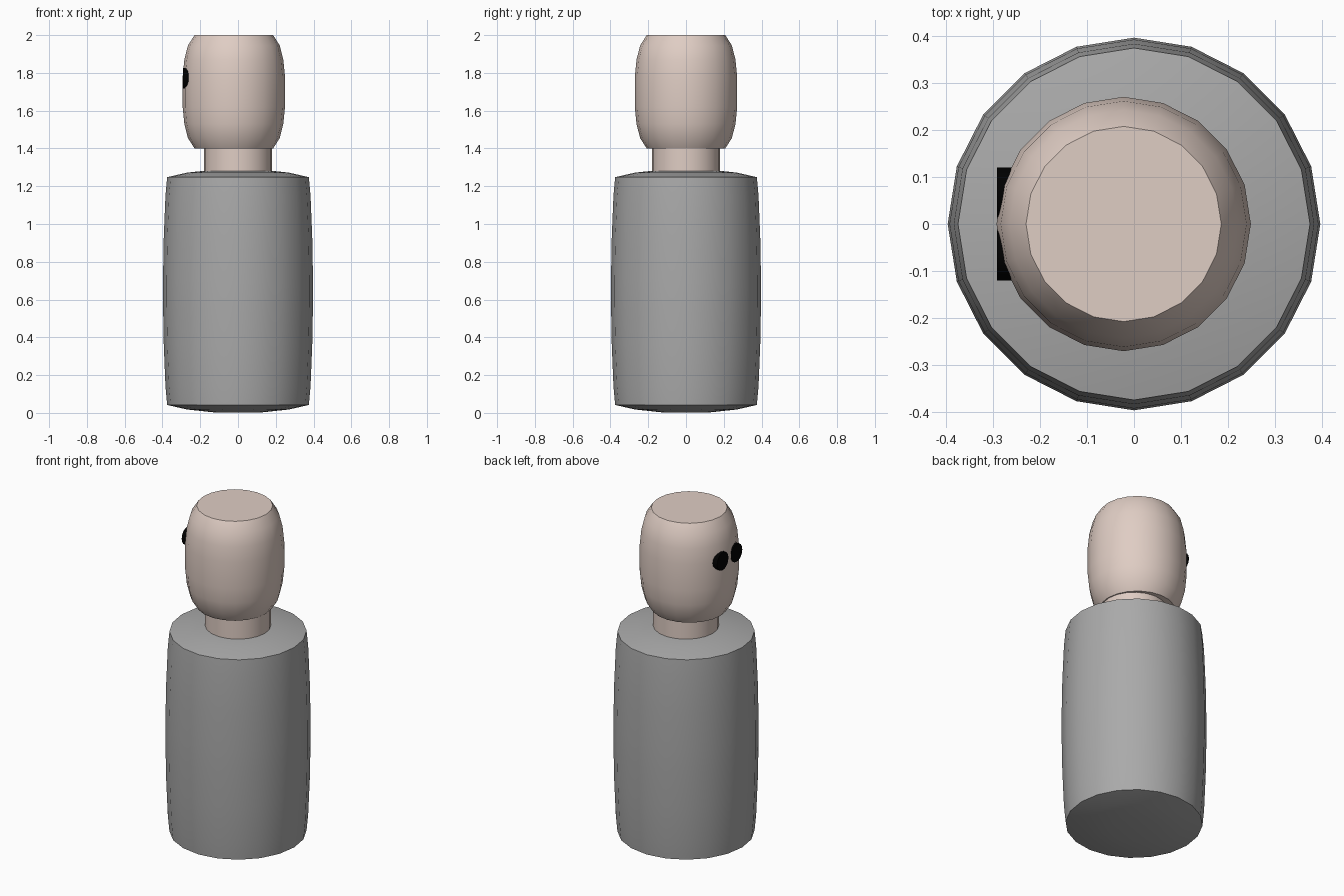
import bpy
import math

cube = bpy.data.objects.get("Cube")
if cube:
    bpy.data.objects.remove(cube, do_unlink=True)

SIDES = 20


def material(name, color):
    mat = bpy.data.materials.new(name)
    mat.use_nodes = True
    mat.diffuse_color = color
    mat.node_tree.nodes["Principled BSDF"].inputs["Base Color"].default_value = color
    return mat


grey = material("body grey", (0.4, 0.4, 0.4, 1))
skin = material("skin", (0.74, 0.61, 0.55, 1))
black = material("eye black", (0.0, 0.0, 0.0, 1))


def mirrored(half, middle):
    """Complete a profile by reflecting it about the height `middle`."""
    return half + [(r, 2 * middle - z) for r, z in reversed(half)]


def lathe(name, profile, mat, x=0):
    """Revolve (radius, height) points around a vertical axis and cap the ends."""
    verts, faces = [], []
    for r, z in profile:
        for i in range(SIDES):
            a = math.tau * i / SIDES
            verts.append((r * math.cos(a), r * math.sin(a), z))
    for k in range(len(profile) - 1):
        for i in range(SIDES):
            j = (i + 1) % SIDES
            low, high = k * SIDES, (k + 1) * SIDES
            faces.append((low + i, low + j, high + j, high + i))
    faces.append(tuple(reversed(range(SIDES))))
    faces.append(tuple(range(len(verts) - SIDES, len(verts))))
    mesh = bpy.data.meshes.new(name)
    mesh.from_pydata(verts, [], faces)
    obj = bpy.data.objects.new(name, mesh)
    bpy.context.collection.objects.link(obj)
    obj.location.x = x
    finish(obj, mat)
    return obj


def finish(obj, mat):
    obj.data.materials.append(mat)
    bpy.ops.object.select_all(action="DESELECT")
    bpy.context.view_layer.objects.active = obj
    obj.select_set(True)
    bpy.ops.object.shade_smooth_by_angle(angle=math.radians(35))


# Barrel body with shallow domed ends
body_half = [(0.13, 0.003), (0.27, 0.018), (0.375, 0.042),
             (0.384, 0.14), (0.393, 0.36), (0.397, 0.58)]
lathe("body", mirrored(body_half, 0.645), grey)

# Neck
lathe("neck", [(0.18, 1.24), (0.18, 1.42)], skin)

# Rounded head with flat ends, set slightly toward the face
head_half = [(0.208, 1.4), (0.243, 1.455), (0.262, 1.53), (0.271, 1.62)]
lathe("head", mirrored(head_half, 1.7), skin, x=-0.022)

# Round eyes on the face side
for side, name in ((-1, "right_eye"), (1, "left_eye")):
    bpy.ops.mesh.primitive_cylinder_add(
        vertices=16, radius=0.054, depth=0.06,
        location=(-0.262, side * 0.066, 1.772), rotation=(0, math.pi / 2, 0))
    eye = bpy.context.object
    eye.name = name
    finish(eye, black)
